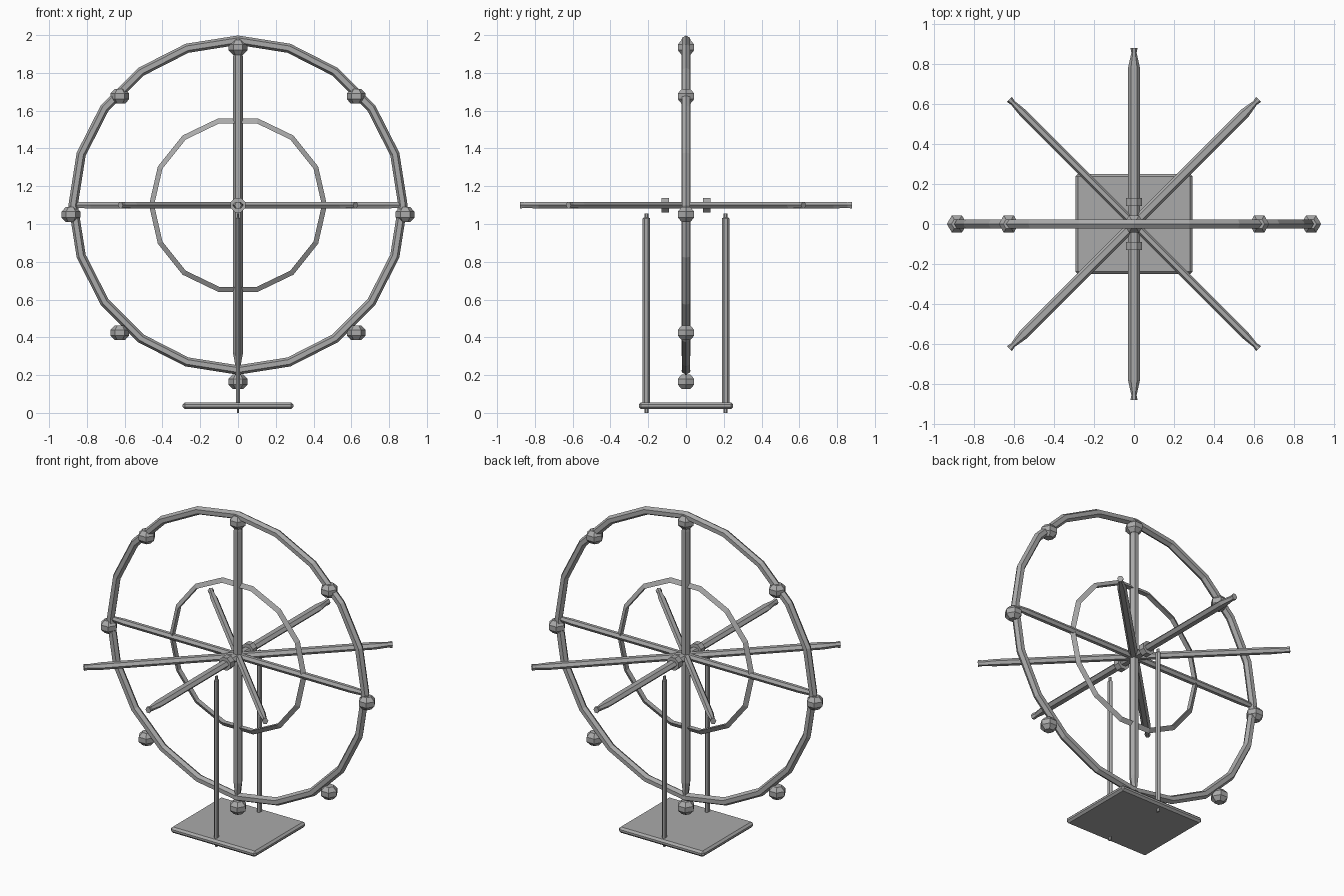
import bpy, bmesh, math
from mathutils import Matrix, Vector

if "Cube" in bpy.data.objects:
    bpy.data.objects.remove(bpy.data.objects["Cube"])

grey = bpy.data.materials.new("steel grey")
grey.diffuse_color = (0.40, 0.40, 0.40, 1)
grey.use_nodes = True
grey.node_tree.nodes["Principled BSDF"].inputs["Base Color"].default_value = grey.diffuse_color
HUB = Vector((0, 0, 1.1))


def loft(name, sections, sides, loc, rot=Matrix(), start=0.0):
    """Solid through (z, half_width, half_depth) polygon sections."""
    bm = bmesh.new()
    loops = []
    for z, a, b in sections:
        loops.append([bm.verts.new((a * math.cos(start + math.tau * i / sides),
                                    b * math.sin(start + math.tau * i / sides), z))
                      for i in range(sides)])
    for lo, hi in zip(loops, loops[1:]):
        for i in range(sides):
            j = (i + 1) % sides
            bm.faces.new((lo[i], lo[j], hi[j], hi[i]))
    bm.faces.new(loops[0][::-1])
    bm.faces.new(loops[-1])
    return finish(name, bm, loc, rot)


def finish(name, bm, loc, rot=Matrix()):
    bmesh.ops.recalc_face_normals(bm, faces=bm.faces)
    me = bpy.data.meshes.new(name)
    bm.to_mesh(me)
    bm.free()
    me.materials.append(grey)
    ob = bpy.data.objects.new(name, me)
    ob.matrix_world = Matrix.Translation(loc) @ rot.to_4x4()
    bpy.context.collection.objects.link(ob)
    return ob


def ring(name, major, minor, n, m):
    """Low-poly ring standing in the XZ plane."""
    bm = bmesh.new()
    g = []
    for i in range(n):
        u = math.tau * i / n
        g.append([])
        for k in range(m):
            v = math.tau * k / m
            r = major + minor * math.cos(v)
            g[-1].append(bm.verts.new((r * math.cos(u), minor * math.sin(v), r * math.sin(u))))
    for i in range(n):
        for k in range(m):
            i2, k2 = (i + 1) % n, (k + 1) % m
            bm.faces.new((g[i][k], g[i2][k], g[i2][k2], g[i][k2]))
    return finish(name, bm, HUB)


# wheel rings
ring("outer_rim", 0.873, 0.025, 20, 6)
ring("inner_ring", 0.453, 0.018, 14, 3)


# spokes: long bars with a tapered neck and a small end block
def spoke(name, rot, w, d):
    half = [(0.78, w, d), (0.855, 0.013, d * 0.85), (0.88, 0.018, d)]
    secs = [(-z, a, b) for z, a, b in reversed(half)] + half
    loft(name, secs, 6, HUB, rot)


for deg, w in ((0, 0.020), (45, 0.026), (90, 0.030), (135, 0.021)):
    a = math.radians(deg)
    along = Vector((math.cos(a), math.sin(a), 0))
    up = Vector((0, 0, 1))
    side = up.cross(along)
    rot = Matrix((side, up, along)).transposed()
    spoke("flat_spoke_%d" % deg, rot, w, 0.0205)
spoke("upright_spoke", Matrix.Identity(3), 0.027, 0.027)

# hub collars on the axle line
for s in (-1, 1):
    loft("hub_collar", [(-0.02, 0.042, 0.042), (0.02, 0.042, 0.042)], 8,
         HUB + Vector((0, s * 0.11, 0)), Matrix.Rotation(math.pi / 2, 3, 'X'), math.pi / 8)

# eight cabins hanging just below the rim points
for i in range(8):
    a = math.tau * i / 8
    loft("cabin", [(-0.039, 0.027, 0.027), (-0.015, 0.05, 0.05),
                   (0.015, 0.05, 0.05), (0.039, 0.027, 0.027)], 6,
         HUB + Vector((0.885 * math.cos(a), 0, 0.885 * math.sin(a) - 0.05)))

# two support posts with narrow end pins
for s in (-1, 1):
    loft("support_post", [(0, 0.007, 0.011), (0.02, 0.007, 0.011), (0.025, 0.012, 0.019),
                          (1.03, 0.012, 0.019), (1.035, 0.007, 0.011), (1.055, 0.007, 0.011)],
         6, Vector((0, s * 0.21, 0)), Matrix.Identity(3), math.pi / 6)

# base plate with cut corners and edges
bm = bmesh.new()
bmesh.ops.create_cube(bm, size=1)
bmesh.ops.scale(bm, vec=(0.585, 0.50, 0.036), verts=bm.verts)
bmesh.ops.bevel(bm, geom=[e for e in bm.edges], offset=0.012, segments=1,
                affect='EDGES', profile=0.5)
finish("base_plate", bm, Vector((0, 0, 0.038)))
